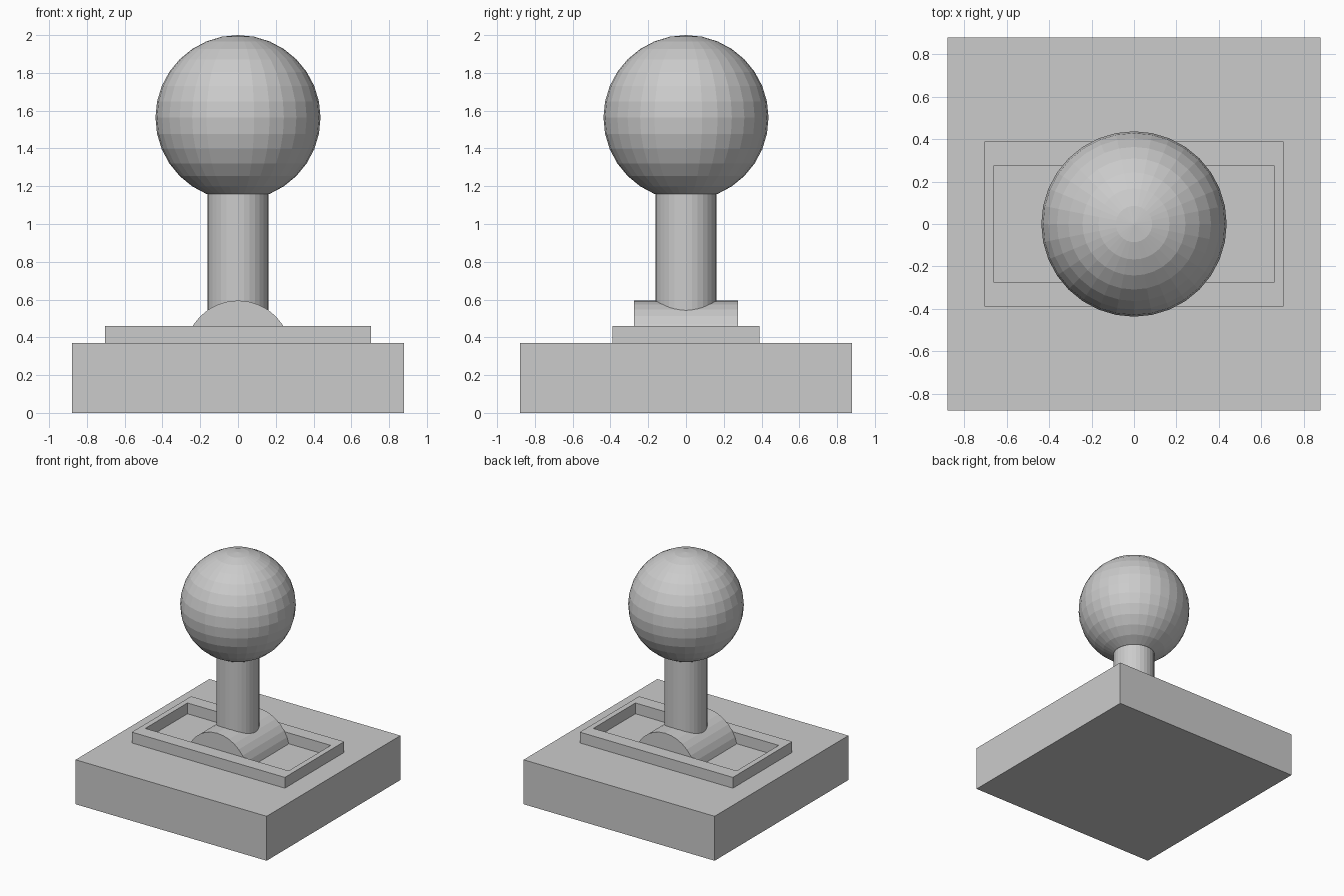
import bpy
import bmesh
from math import radians

if "Cube" in bpy.data.objects:
    bpy.data.objects.remove(bpy.data.objects["Cube"])


def add_object(name, bm):
    bmesh.ops.recalc_face_normals(bm, faces=bm.faces)
    mesh = bpy.data.meshes.new(name)
    bm.to_mesh(mesh)
    bm.free()
    obj = bpy.data.objects.new(name, mesh)
    bpy.context.collection.objects.link(obj)
    return obj


def add_cylinder(name, radius, depth, location, rotation=(0, 0, 0)):
    bm = bmesh.new()
    bmesh.ops.create_cone(bm, cap_ends=True, segments=32, radius1=radius,
                          radius2=radius, depth=depth)
    obj = add_object(name, bm)
    obj.location = location
    obj.rotation_euler = rotation
    return obj


BASE_TOP = 0.37
FRAME_TOP = 0.46

# Square base block
bm = bmesh.new()
bmesh.ops.create_cube(bm, size=1)
for v in bm.verts:
    v.co.x *= 1.76
    v.co.y *= 1.76
    v.co.z = (v.co.z + 0.5) * BASE_TOP
add_object("base", bm)

# Raised rectangular frame around the slot
bm = bmesh.new()
corners = ((-1, -1), (1, -1), (1, 1), (-1, 1))
loops = [[bm.verts.new((sx * hx, sy * hy, z)) for sx, sy in corners]
         for hx, hy, z in ((0.705, 0.39, BASE_TOP), (0.705, 0.39, FRAME_TOP),
                           (0.66, 0.277, FRAME_TOP), (0.66, 0.277, BASE_TOP))]
for a, b in zip(loops, loops[1:] + loops[:1]):
    for i in range(4):
        j = (i + 1) % 4
        bm.faces.new((a[i], a[j], b[j], b[i]))
add_object("slot_frame", bm)

# Pivot drum lying along y, partly sunk into the base
add_cylinder("pivot_drum", 0.281, 0.548, (0, 0, 0.314), (radians(90), 0, 0))

# Upright lever shaft
add_cylinder("lever_shaft", 0.162, 1.1, (0, 0, 0.9))

# Faceted ball knob
bm = bmesh.new()
bmesh.ops.create_uvsphere(bm, u_segments=32, v_segments=16, radius=0.437)
add_object("ball_knob", bm).location.z = 1.563
